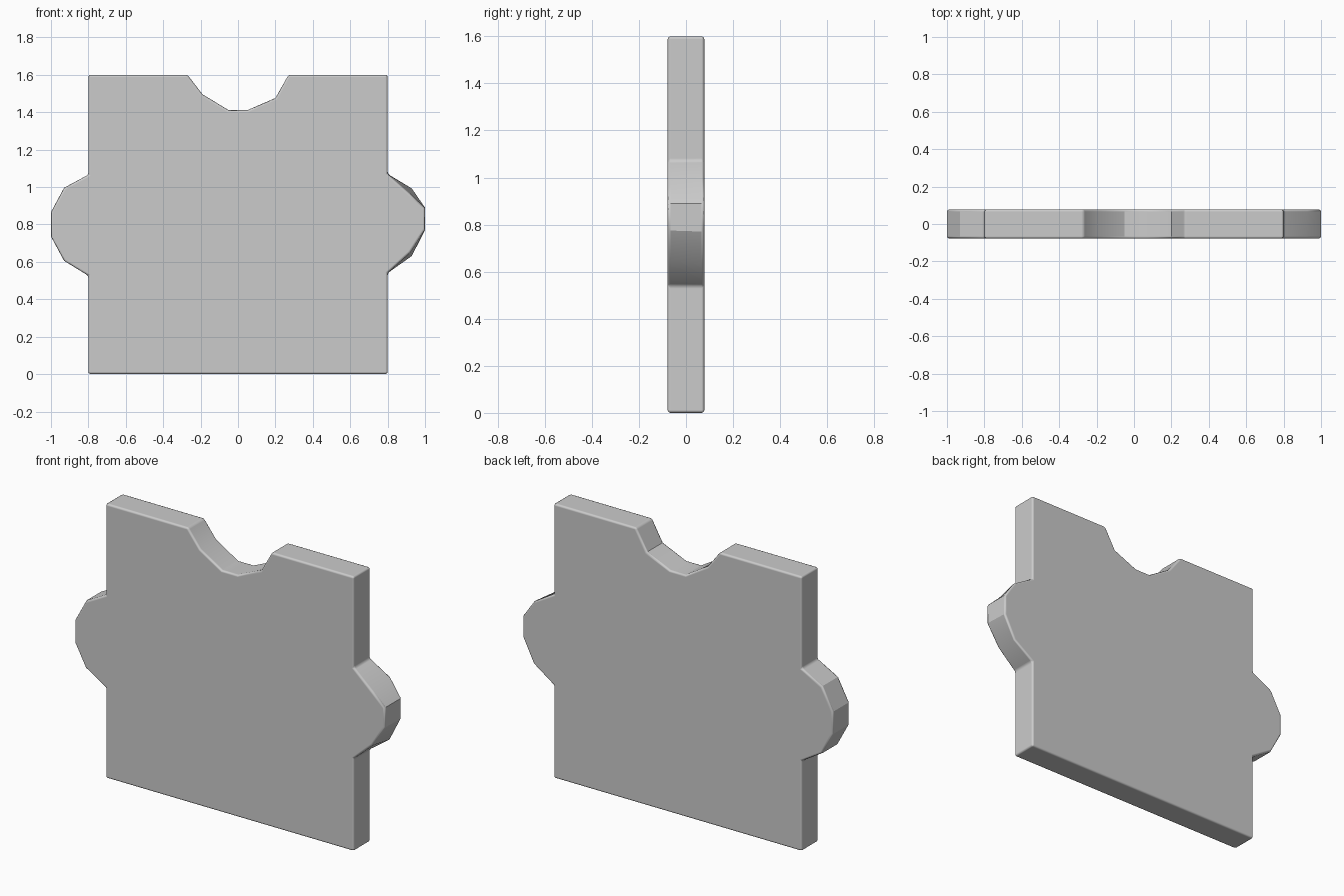
import bpy, bmesh, math

if "Cube" in bpy.data.objects:
    bpy.data.objects.remove(bpy.data.objects["Cube"])

HALF = 0.078  # half thickness

# Outline in (x, z), split so the right tab can differ between front and back
notch_and_left = [(0.8, 1.604), (0.27, 1.604), (0.2, 1.48), (0.05, 1.415), (-0.05, 1.415),
                  (-0.19, 1.5), (-0.27, 1.604), (-0.8, 1.604),
                  (-0.8, 1.07), (-0.93, 1.0), (-1.0, 0.87), (-1.0, 0.74),
                  (-0.93, 0.61), (-0.8, 0.53), (-0.8, 0.004), (0.8, 0.004)]
notch_and_left = [(x, (z - 0.004)) for x, z in notch_and_left]
tab_front = [(0.8, 0.54), (0.92, 0.65), (1.0, 0.775), (1.0, 0.89), (0.92, 0.962), (0.8, 1.07)]
tab_back = [(0.8, 0.54), (0.93, 0.63), (1.0, 0.77), (1.0, 0.89), (0.93, 0.995), (0.8, 1.07)]

# Jigsaw-shaped panel: front and back outlines joined by side walls
bm = bmesh.new()
front = [bm.verts.new((x, -HALF, z)) for x, z in notch_and_left + tab_front]
back = [bm.verts.new((x, HALF, z)) for x, z in notch_and_left + tab_back]
bm.faces.new(front)
bm.faces.new(back[::-1])
n = len(front)
for i in range(n):
    j = (i + 1) % n
    bm.faces.new((front[j], front[i], back[i], back[j]))
bmesh.ops.recalc_face_normals(bm, faces=bm.faces)
mesh = bpy.data.meshes.new("puzzle_panel")
bm.to_mesh(mesh)
bm.free()
panel = bpy.data.objects.new("puzzle_panel", mesh)
bpy.context.collection.objects.link(panel)

# Small rounded rim
bev = panel.modifiers.new("rim", 'BEVEL')
bev.width = 0.012
bev.segments = 2
bev.limit_method = 'ANGLE'
bev.angle_limit = math.radians(50)
bev.harden_normals = True

bpy.context.view_layer.objects.active = panel
panel.select_set(True)
bpy.ops.object.shade_smooth_by_angle(angle=math.radians(25))
